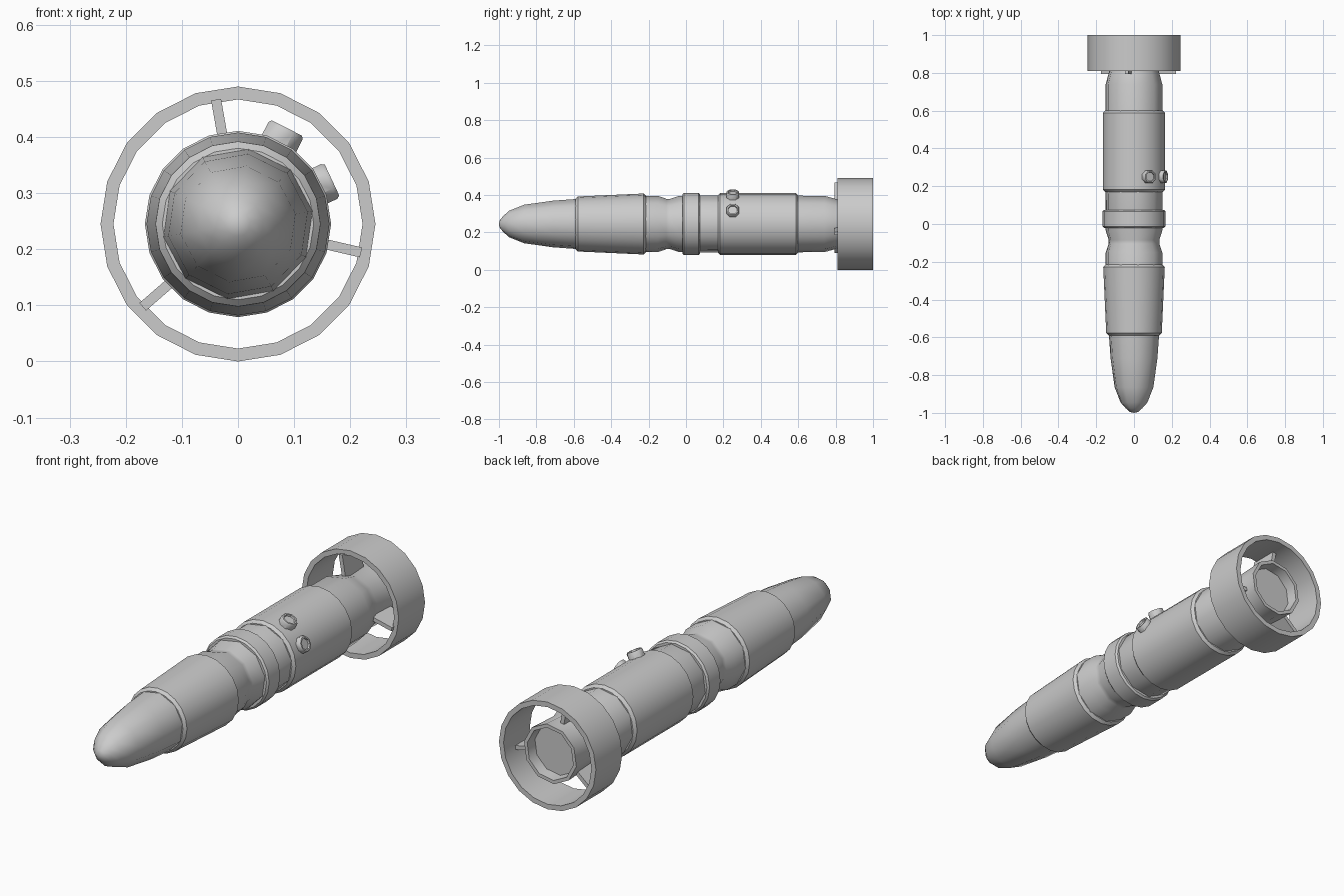
import bpy, bmesh
from math import sin, cos, pi, radians
from mathutils import Matrix, Vector

if "Cube" in bpy.data.objects:
    bpy.data.objects.remove(bpy.data.objects["Cube"])

CZ = 0.245  # height of the long axis


def finish(name, bm, angle=40):
    bmesh.ops.recalc_face_normals(bm, faces=bm.faces)
    me = bpy.data.meshes.new(name)
    bm.to_mesh(me)
    bm.free()
    for p in me.polygons:
        p.use_smooth = True
    me.set_sharp_from_angle(angle=radians(angle))
    ob = bpy.data.objects.new(name, me)
    bpy.context.collection.objects.link(ob)
    return ob


def frame(axis, origin, ref):
    """Columns: ref, axis x ref, axis."""
    a = Vector(axis).normalized()
    r = Vector(ref)
    m = Matrix((r, a.cross(r), a)).transposed().to_4x4()
    m.translation = origin
    return m


LONG = frame((0, 1, 0), (0, 0, CZ), (1, 0, 0))


def lathe(name, profile, sides, turn=0, mat=LONG, loop=False):
    """Revolve (radius, distance) points about the frame axis."""
    bm = bmesh.new()
    rings = []
    for r, t in profile:
        n = 1 if r == 0 else sides
        rings.append([bm.verts.new(mat @ Vector((
            r * cos(2 * pi * i / sides - radians(turn)),
            r * sin(2 * pi * i / sides - radians(turn)), t))) for i in range(n)])
    pairs = list(zip(rings, rings[1:]))
    if loop:
        pairs.append((rings[-1], rings[0]))
    for a, b in pairs:
        for i in range(sides):
            j = (i + 1) % sides
            q = [a[i % len(a)], a[j % len(a)], b[j % len(b)], b[i % len(b)]]
            bm.faces.new(list(dict.fromkeys(q)))
    return finish(name, bm)


def sleeve(name, y0, y1, r0, r1, bev=0.012):
    """Twenty-sided outer casing with chamfered ends."""
    lathe(name, [(0, y0), (r0 - bev, y0), (r0, y0 + bev),
                 (r1, y1 - bev), (r1 - bev, y1), (0, y1)], 20)


# pointed nose
lathe("nose", [(0, -1.0), (0.022, -0.995), (0.045, -0.975), (0.072, -0.945), (0.104, -0.865),
               (0.126, -0.71), (0.136, -0.57), (0, -0.57)], 10, 10)

# inner body with waist, tapered tail and recessed end
lathe("inner_body", [(0, -0.4), (0.152, -0.4), (0.152, -0.15), (0.136, -0.105),
                     (0.136, -0.085), (0.152, -0.035), (0.154, 0.3), (0.152, 0.74),
                     (0.137, 0.795), (0.127, 0.83), (0.134, 0.98),
                     (0.118, 0.98), (0.114, 0.93), (0, 0.93)], 10, 10)

# outer casings
sleeve("front_casing", -0.59, -0.215, 0.147, 0.163)
sleeve("middle_collar", -0.02, 0.075, 0.166, 0.166, 0.008)
sleeve("rear_casing", 0.17, 0.60, 0.165, 0.165)

# tail shroud ring
lathe("tail_ring", [(0.245, 0.81), (0.245, 1.0), (0.222, 1.0), (0.222, 0.81)], 20, loop=True)

# struts holding the ring
for k, deg in enumerate((100, 221, 347)):
    a = radians(deg)
    d = Vector((cos(a), 0, sin(a)))
    bm = bmesh.new()
    bmesh.ops.create_cube(bm, size=1, matrix=frame(
        d, d * 0.17 + Vector((0, 0.86, CZ)), (0, 1, 0))
        @ Matrix.Diagonal((0.13, 0.018, 0.11, 1)))
    finish(f"ring_strut_{k + 1}", bm)

# two octagonal buttons with sunken faces
for k, (deg, top) in enumerate(((63, 0.192), (25, 0.185))):
    a = radians(deg)
    lathe(f"button_{k + 1}", [(0, 0.145), (0.037, 0.145), (0.037, top - 0.006),
                              (0.033, top), (0.026, top), (0.024, top - 0.008), (0, top - 0.008)],
          8, 22.5, frame((cos(a), 0, sin(a)), (0, 0.25, CZ), (0, 1, 0)))
